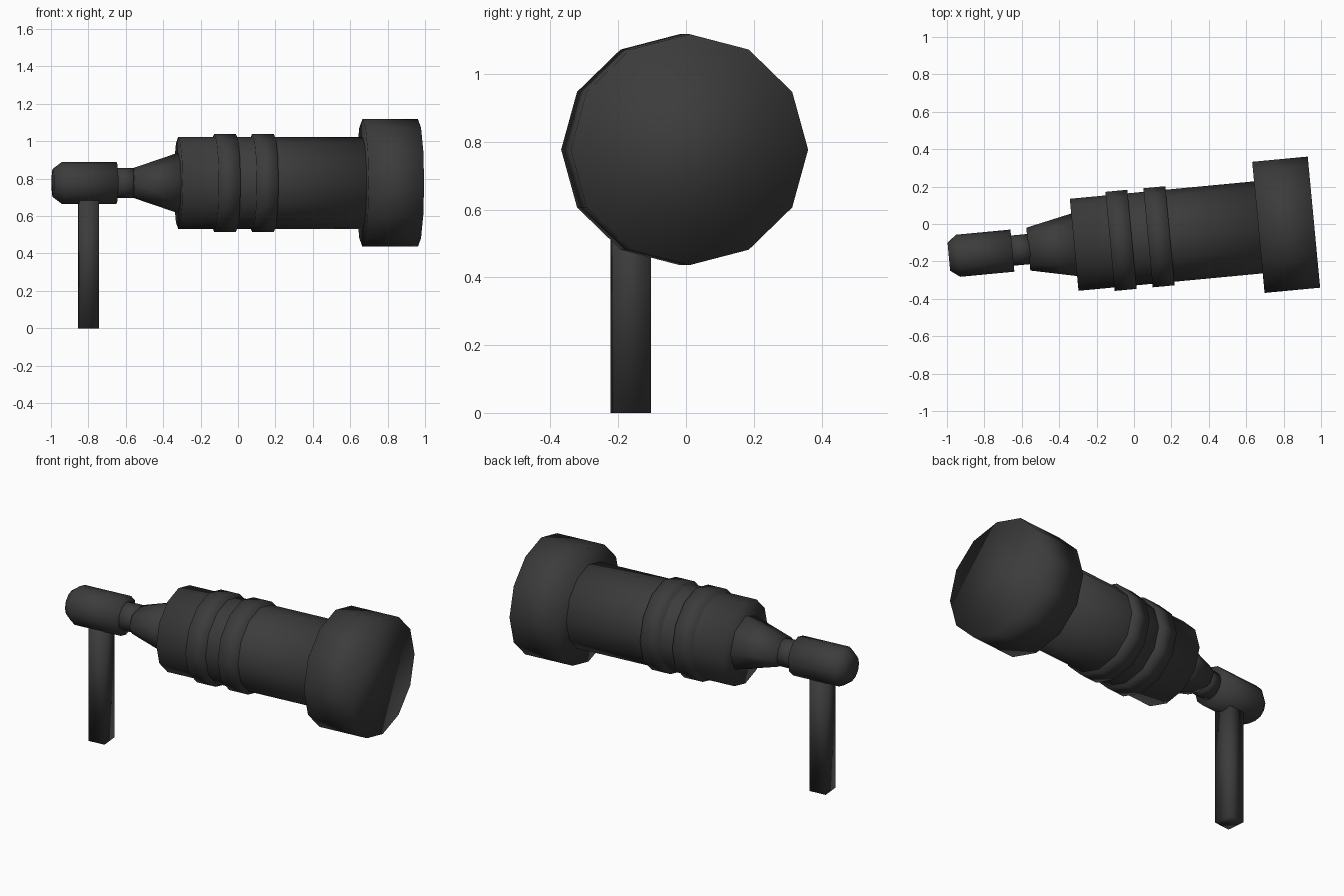
import bpy
import bmesh
import math
from mathutils import Matrix, Vector

cube = bpy.data.objects.get("Cube")
if cube:
    bpy.data.objects.remove(cube, do_unlink=True)

TILT = math.radians(5.4)
# Optical axis: passes through the centre of the front end cap
PLACE = Matrix.Translation((0.962, 0.01, 0.777)) @ Matrix.Rotation(TILT, 4, "Z")

dark = bpy.data.materials.new("dark grey")
dark.use_nodes = True
grey = (0.045, 0.045, 0.045, 1)
dark.diffuse_color = grey
dark.node_tree.nodes["Principled BSDF"].inputs["Base Color"].default_value = grey


def finish(bm, name):
    bmesh.ops.recalc_face_normals(bm, faces=bm.faces)
    mesh = bpy.data.meshes.new(name)
    bm.to_mesh(mesh)
    bm.free()
    for poly in mesh.polygons:
        poly.use_smooth = True
    mesh.materials.append(dark)
    obj = bpy.data.objects.new(name, mesh)
    bpy.context.collection.objects.link(obj)
    return obj


def tube(name, sections, sides=12):
    """Closed solid along the axis; sections are (x, y radius, z radius)."""
    bm = bmesh.new()
    rings = []
    for x, ry, rz in sections:
        along = (x - 0.962) / math.cos(TILT)
        ring = []
        for i in range(sides):
            a = math.tau * i / sides
            p = Vector((along, ry * math.cos(a), rz * math.sin(a)))
            ring.append(bm.verts.new(PLACE @ p))
        rings.append(ring)
    for r, s in zip(rings, rings[1:]):
        for i in range(sides):
            j = (i + 1) % sides
            bm.faces.new((r[i], r[j], s[j], s[i]))
    bm.faces.new(rings[0])
    bm.faces.new(rings[-1])
    return finish(bm, name)


# Main body
tube("front_cap", [(0.665, 0.352, 0.341), (0.962, 0.352, 0.341)])
tube("barrel", [(-0.32, 0.247, 0.245), (0.68, 0.247, 0.245)])
for name, x in (("rear_ring", -0.128), ("front_ring", 0.075)):
    tube(name, [(x, 0.266, 0.262), (x + 0.117, 0.266, 0.262)])

# Tapered rear section, neck and eyepiece
tube("rear_taper", [(-0.565, 0.115, 0.078), (-0.31, 0.17, 0.165)], 8)
tube("neck", [(-0.66, 0.081, 0.08), (-0.55, 0.081, 0.08)])
tube("eyepiece", [(-0.99, 0.076, 0.076), (-0.94, 0.113, 0.113),
                  (-0.65, 0.113, 0.113)])

# Square support leg
bm = bmesh.new()
bmesh.ops.create_cube(bm, size=1, matrix=Matrix.Translation((-0.8, -0.163, 0.36))
                      @ Matrix.Rotation(TILT, 4, "Z")
                      @ Matrix.Diagonal((0.102, 0.11, 0.72, 1)))
finish(bm, "support_leg")
